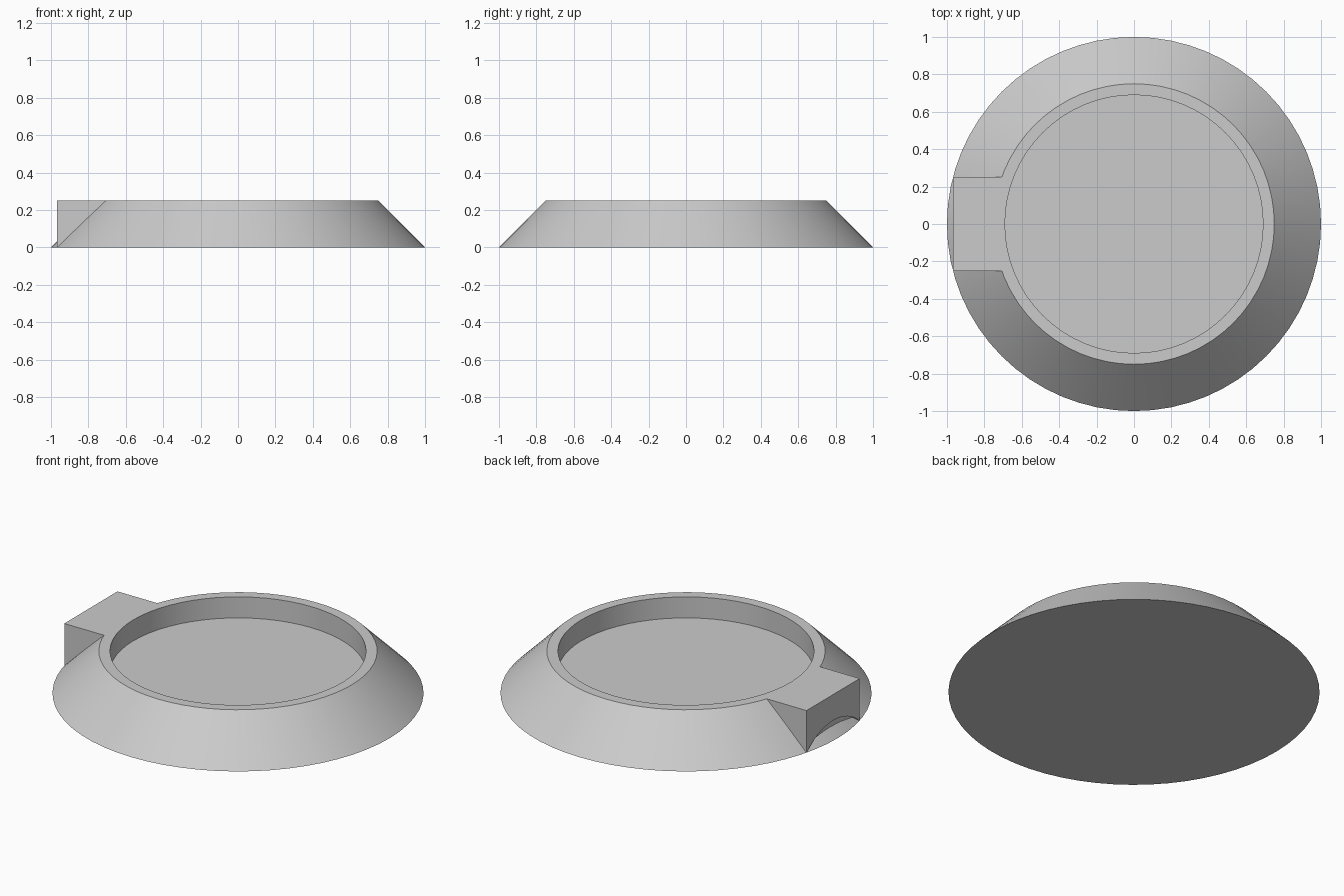
import bpy
import bmesh
import math
from mathutils import Matrix

default = bpy.data.objects.get("Cube")
if default:
    bpy.data.objects.remove(default, do_unlink=True)

SIDES = 64
HEIGHT = 0.25

grey = bpy.data.materials.new("plain grey")
grey.use_nodes = True
grey.diffuse_color = (0.6, 0.6, 0.6, 1)
grey.node_tree.nodes["Principled BSDF"].inputs["Base Color"].default_value = (0.6, 0.6, 0.6, 1)


def add_object(name, bm):
    bmesh.ops.recalc_face_normals(bm, faces=bm.faces)
    mesh = bpy.data.meshes.new(name)
    bm.to_mesh(mesh)
    bm.free()
    mesh.materials.append(grey)
    obj = bpy.data.objects.new(name, mesh)
    bpy.context.collection.objects.link(obj)
    return obj


def combine(target, other, operation):
    mod = target.modifiers.new(operation.title(), 'BOOLEAN')
    mod.operation = operation
    mod.solver = 'EXACT'
    mod.object = other
    bpy.context.view_layer.objects.active = target
    bpy.ops.object.modifier_apply(modifier=mod.name)
    bpy.data.objects.remove(other, do_unlink=True)


# Sloped ring with a round recess, as stacked circles capped at both ends
bm = bmesh.new()
rings = []
for radius, z in [(1, 0), (0.75, HEIGHT), (0.69, HEIGHT), (0.69, HEIGHT / 2)]:
    circle = bmesh.ops.create_circle(bm, segments=SIDES, radius=radius,
                                     matrix=Matrix.Translation((0, 0, z)))
    rings.append(circle["verts"])
for low, high in zip(rings, rings[1:]):
    for i in range(SIDES):
        j = (i + 1) % SIDES
        bm.faces.new((low[i], low[j], high[j], high[i]))
bm.faces.new(rings[0])
bm.faces.new(rings[-1])
base = add_object("sloped_base", bm)

# Square side block reaching out over the slope
outer, inner, width = -0.968, -0.702, 0.5
bm = bmesh.new()
bmesh.ops.create_cube(bm, size=1, matrix=Matrix.Translation(((outer + inner) / 2, 0, HEIGHT / 2))
                      @ Matrix.Diagonal((inner - outer, width, HEIGHT, 1)))
block = add_object("side_block", bm)

# Shallow arched notch in the outer end of the block
chord, rise, depth = 0.247, 0.095, 0.02
radius = (chord ** 2 + rise ** 2) / (2 * rise)
bm = bmesh.new()
bmesh.ops.create_cone(bm, cap_ends=True, segments=96, radius1=radius, radius2=radius, depth=0.2,
                      matrix=Matrix.Translation((outer + depth - 0.1, 0, rise - radius))
                      @ Matrix.Rotation(math.pi / 2, 4, 'Y'))
notch = add_object("notch_cutter", bm)
notch.hide_render = True
combine(block, notch, 'DIFFERENCE')
combine(base, block, 'UNION')

# Smooth round walls with crisp edges
bpy.ops.object.select_all(action='DESELECT')
base.select_set(True)
bpy.context.view_layer.objects.active = base
bpy.ops.object.shade_smooth_by_angle(angle=math.radians(30))
